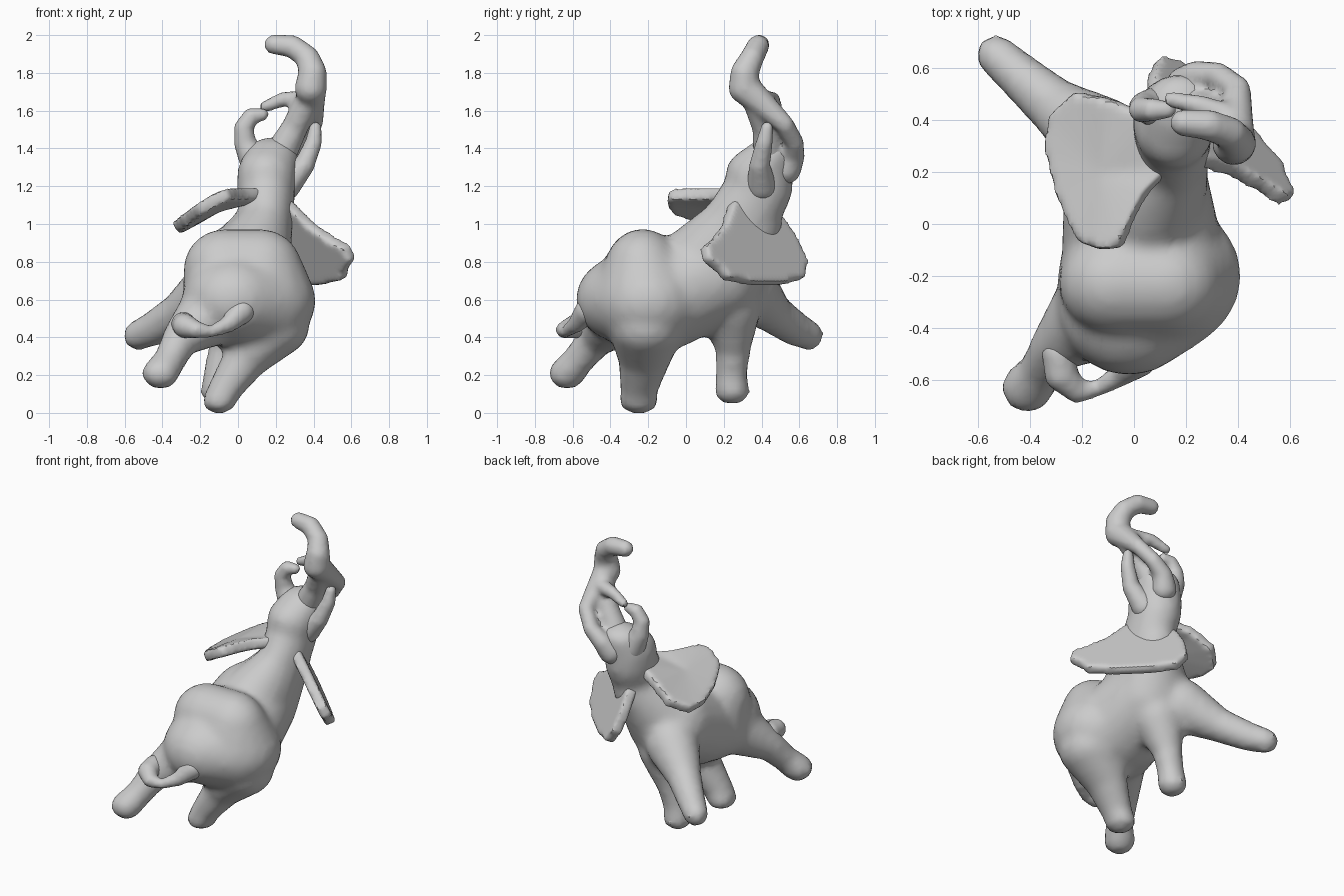
import bpy, bmesh, math
from mathutils import Vector

cube = bpy.data.objects.get("Cube")
if cube:
    bpy.data.objects.remove(cube, do_unlink=True)

grey = bpy.data.materials.new("warm grey")
grey.use_nodes = True
grey.diffuse_color = (0.6, 0.6, 0.6, 1)
grey.node_tree.nodes["Principled BSDF"].inputs["Base Color"].default_value = (0.6, 0.6, 0.6, 1)


def ball(bm, station):
    """Add an ellipsoid's points; station = x, y, z, radius or three radii."""
    c, r = Vector(station[:3]), station[3:]
    r = r if len(r) == 3 else r * 3
    verts = bmesh.ops.create_icosphere(bm, subdivisions=3, radius=1)["verts"]
    for v in verts:
        v.co = c + Vector([a * b for a, b in zip(v.co, r)])


def chain(target, stations):
    """Fill the space between neighbouring ellipsoids with a convex skin."""
    for pair in zip(stations, stations[1:]):
        bm = bmesh.new()
        for s in pair:
            ball(bm, s)
        bmesh.ops.delete(bm, geom=bm.faces[:], context="FACES_ONLY")
        bmesh.ops.delete(bm, geom=bm.edges[:], context="EDGES_FACES")
        bmesh.ops.convex_hull(bm, input=bm.verts[:])
        bmesh.ops.delete(bm, geom=[v for v in bm.verts if not v.link_faces], context="VERTS")
        bmesh.ops.recalc_face_normals(bm, faces=bm.faces[:])
        mesh = bpy.data.meshes.new("piece")
        bm.to_mesh(mesh)
        bm.free()
        target.from_mesh(mesh)
        bpy.data.meshes.remove(mesh)


def finish(name, bm, modifiers):
    """Make the object, apply its modifiers and shade it."""
    mesh = bpy.data.meshes.new(name)
    bm.to_mesh(mesh)
    bm.free()
    obj = bpy.data.objects.new(name, mesh)
    bpy.context.collection.objects.link(obj)
    bpy.ops.object.select_all(action="DESELECT")
    obj.select_set(True)
    bpy.context.view_layer.objects.active = obj
    for kind, settings in modifiers:
        mod = obj.modifiers.new(kind.title(), kind)
        for key, value in settings.items():
            setattr(mod, key, value)
        bpy.ops.object.modifier_apply(modifier=mod.name)
    obj.data.materials.clear()
    obj.data.materials.append(grey)
    bpy.ops.object.shade_smooth_by_angle(angle=math.radians(35))


def skin(name, chains, voxel, smooth):
    bm = bmesh.new()
    for c in chains:
        chain(bm, c)
    finish(name, bm, [("REMESH", {"mode": "VOXEL", "voxel_size": voxel}),
                      ("SMOOTH", {"factor": 0.5, "iterations": smooth})])


# Torso, head and legs blended into one skin
hips = (0.06, -0.20, 0.59, 0.355, 0.31, 0.27)
back_left, back_right = [(x, -0.23, 0.76, 0.22, 0.20, 0.215) for x in (0.12, -0.07)]
rump = [(-0.02, -0.30, 0.60, 0.28, 0.285, 0.24), hips, back_left, back_right, hips]
torso = [(0.03, -0.08, 0.63, 0.31, 0.25, 0.29), (0.01, 0.15, 0.73, 0.28, 0.25, 0.27)]
neck = [(0.06, 0.10, 0.77, 0.22, 0.25, 0.25), (0.15, 0.27, 0.98, 0.14, 0.20, 0.18),
        (0.15, 0.38, 1.18, 0.155, 0.185, 0.15), (0.155, 0.39, 1.27, 0.16, 0.18, 0.14),
        (0.18, 0.45, 1.37, 0.14, 0.13, 0.09)]
chest = [(0.01, 0.17, 0.72, 0.27, 0.25, 0.25), (0.14, 0.33, 1.0, 0.14, 0.18, 0.15)]
hind_leg_right = [(-0.12, -0.33, 0.53, 0.20, 0.19, 0.17), (-0.30, -0.47, 0.40, 0.10),
                  (-0.36, -0.57, 0.28, 0.085), (-0.41, -0.63, 0.21, 0.10, 0.10, 0.085)]
hind_leg_left = [(0.18, -0.21, 0.46, 0.20, 0.20, 0.17), (0.04, -0.22, 0.28, 0.125, 0.14, 0.10),
                 (-0.07, -0.25, 0.12, 0.095, 0.10, 0.07), (-0.10, -0.25, 0.06, 0.09, 0.105, 0.065)]
front_leg_left = [(0.0, 0.23, 0.57, 0.17), (-0.06, 0.25, 0.35, 0.095),
                  (-0.10, 0.24, 0.20, 0.085), (-0.11, 0.245, 0.11, 0.09, 0.095, 0.065)]
front_leg_right = [(-0.12, 0.32, 0.66, 0.17), (-0.30, 0.45, 0.535, 0.11),
                   (-0.44, 0.57, 0.45, 0.09, 0.09, 0.095), (-0.53, 0.65, 0.41, 0.08, 0.08, 0.08)]
skin("body", [rump, torso, neck, chest, hind_leg_right, hind_leg_left,
              front_leg_left, front_leg_right], 0.028, 5)

# Raised trunk with an inner strand and a loose lip
trunk = [(0.20, 0.53, 1.29, 0.08), (0.24, 0.57, 1.36, 0.06), (0.32, 0.575, 1.43, 0.05),
         (0.40, 0.52, 1.53, 0.05), (0.39, 0.40, 1.64, 0.07), (0.385, 0.31, 1.72, 0.085),
         (0.395, 0.31, 1.80, 0.075), (0.37, 0.35, 1.88, 0.063), (0.29, 0.38, 1.94, 0.06),
         (0.19, 0.39, 1.95, 0.052)]
strand = [(0.37, 0.37, 1.65, 0.07), (0.30, 0.42, 1.51, 0.07), (0.23, 0.44, 1.38, 0.085)]
lip = [(0.35, 0.42, 1.66, 0.05), (0.24, 0.46, 1.66, 0.04), (0.14, 0.48, 1.62, 0.03)]
skin("trunk", [trunk, strand, lip], 0.018, 3)

# Tusks
skin("tusk_left", [[(0.25, 0.40, 1.20, 0.08), (0.35, 0.39, 1.31, 0.055),
                    (0.40, 0.415, 1.43, 0.045), (0.41, 0.43, 1.51, 0.033)]], 0.016, 2)
skin("tusk_right", [[(0.10, 0.45, 1.31, 0.085), (0.04, 0.45, 1.42, 0.06),
                     (0.03, 0.44, 1.51, 0.05), (0.07, 0.44, 1.57, 0.045),
                     (0.13, 0.44, 1.58, 0.033)]], 0.016, 2)

# Tail looped back to the hind leg
skin("tail", [[(0.02, -0.52, 0.54, 0.07), (-0.05, -0.58, 0.47, 0.045), (-0.14, -0.635, 0.43, 0.03),
               (-0.22, -0.645, 0.44, 0.045), (-0.28, -0.58, 0.46, 0.065),
               (-0.29, -0.50, 0.47, 0.065)]], 0.016, 2)


# Ears: fans of quads around a middle point, given thickness
def ear(name, rim, thickness):
    bm = bmesh.new()
    rim = [Vector(p) for p in rim]
    mid = sum(rim, Vector()) / len(rim)
    centre = bm.verts.new(mid)
    outer = [bm.verts.new(p) for p in rim]
    inner = [bm.verts.new(mid.lerp(p, 0.55)) for p in rim]
    for i in range(len(rim)):
        j = (i + 1) % len(rim)
        bm.faces.new((outer[i], outer[j], inner[j], inner[i]))
        bm.faces.new((inner[i], inner[j], centre))
    bmesh.ops.recalc_face_normals(bm, faces=bm.faces[:])
    finish(name, bm, [("SOLIDIFY", {"thickness": thickness, "offset": 0.0}),
                      ("REMESH", {"mode": "VOXEL", "voxel_size": 0.018}),
                      ("SMOOTH", {"factor": 0.5, "iterations": 6})])


# The left ear hangs in a slanted plane: x is found from depth and height
side = [(0.24, 1.12), (0.20, 1.00), (0.14, 0.92), (0.09, 0.88), (0.10, 0.81), (0.17, 0.76),
        (0.21, 0.71), (0.36, 0.68), (0.50, 0.68), (0.62, 0.71), (0.63, 0.80), (0.57, 0.93),
        (0.50, 1.03), (0.38, 1.13)]
ear("ear_left", [(0.79 - 0.66 * (z - 0.69) - y, y, z) for y, z in side], 0.07)

outline = [(0.14, 0.21), (0.05, 0.12), (0.0, 0.03), (-0.05, -0.09), (-0.13, -0.10), (-0.21, -0.07),
           (-0.29, 0.10), (-0.335, 0.28), (-0.32, 0.42), (-0.22, 0.51), (-0.08, 0.48), (0.06, 0.42)]
ear("ear_right", [(x, y, 1.16 + 0.6 * min(0, x + 0.06 - 0.1 * y)) for x, y in outline], 0.07)
